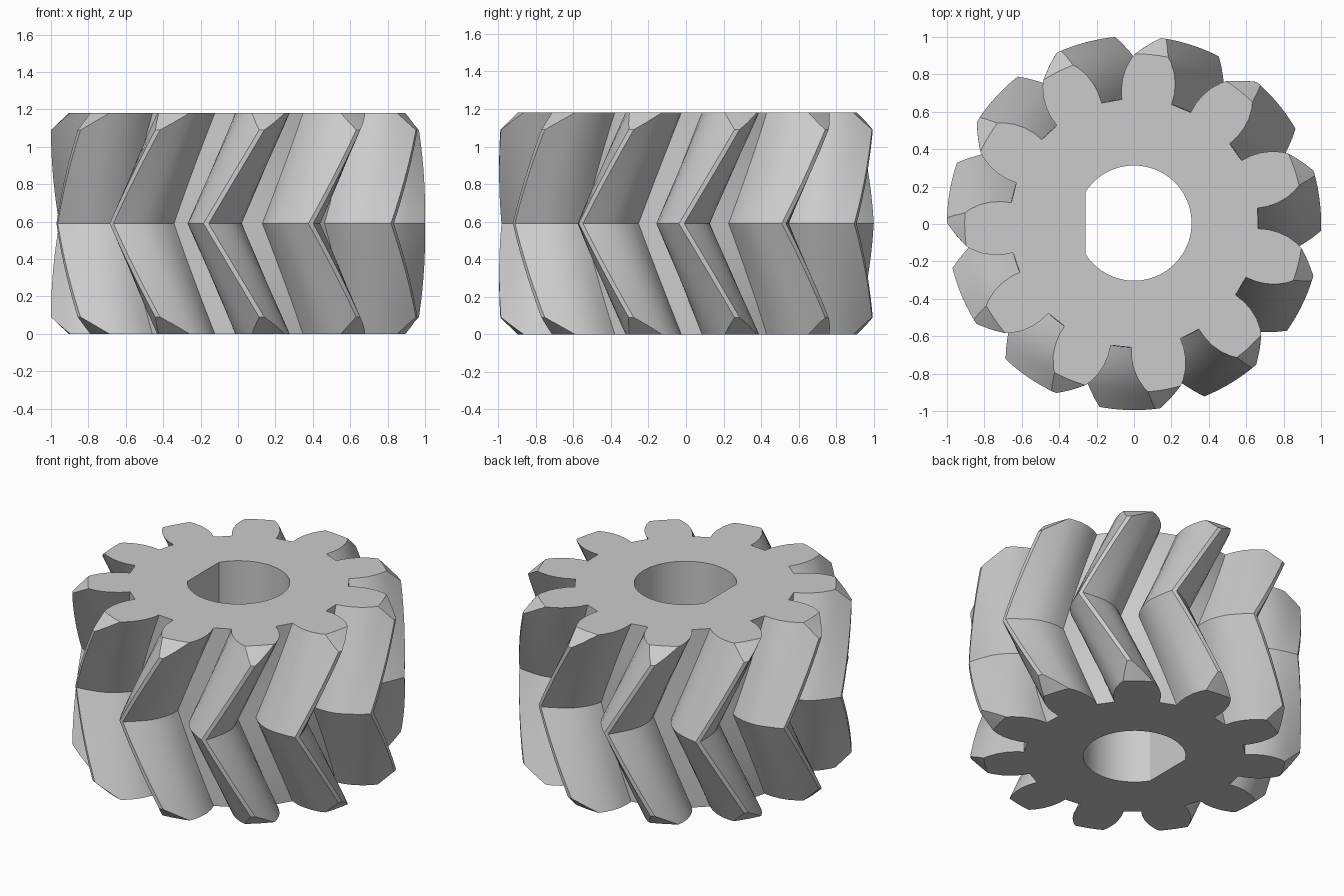
import bpy, bmesh
from math import radians, cos, sin, pi, sqrt, acos

cube = bpy.data.objects.get("Cube")
if cube:
    bpy.data.objects.remove(cube, do_unlink=True)

TEETH = 11
HEIGHT = 1.18
HALF = HEIGHT / 2
TWIST = 20.2        # degrees each half turns between end face and middle
PHASE = 18.55       # angle of the first tooth on the end faces
SLICES = 10         # layers in each half
AXIS_Y = 0.005

# Half of one tooth: radius, degrees from the tooth centre line
FLANK = [(0.665, 11.6), (0.72, 11.4), (0.775, 10.5), (0.83, 9.0),
         (0.88, 7.0), (0.92, 4.9), (0.96, 2.9), (1.0, 0.8)]


def loft(name, rings):
    """Closed solid from stacked rings that have equal point counts."""
    bm = bmesh.new()
    loops = [[bm.verts.new(p) for p in ring] for ring in rings]
    bm.faces.new(loops[0][::-1])
    bm.faces.new(loops[-1])
    n = len(loops[0])
    for low, high in zip(loops, loops[1:]):
        for i in range(n):
            j = (i + 1) % n
            bm.faces.new((low[i], low[j], high[j], high[i]))
    bmesh.ops.recalc_face_normals(bm, faces=bm.faces)
    mesh = bpy.data.meshes.new(name)
    bm.to_mesh(mesh)
    bm.free()
    obj = bpy.data.objects.new(name, mesh)
    bpy.context.collection.objects.link(obj)
    return obj


def circle(radius, z, count=128):
    return [(radius * cos(2 * pi * i / count),
             AXIS_Y + radius * sin(2 * pi * i / count), z)
            for i in range(count)]


# Gear body: the tooth outline turns one way to the middle, then back
tooth = [(r, -a) for r, a in FLANK] + [(r, a) for r, a in reversed(FLANK)]
outline = [(r, a + PHASE + k * 360 / TEETH) for k in range(TEETH) for r, a in tooth]
rings = []
for s in range(2 * SLICES + 1):
    z = HALF * s / SLICES
    turn = TWIST * (1 - abs(z - HALF) / HALF)
    rings.append([(r * cos(radians(a - turn)),
                   AXIS_Y + r * sin(radians(a - turn)), z)
                  for r, a in outline])
gear = loft("herringbone_gear", rings)

# Double cone that chamfers the tooth ends
chamfer = loft("chamfer_cutter", [circle(0.8, -0.1), circle(1.1, 0.185),
                                  circle(1.1, HEIGHT - 0.185),
                                  circle(0.8, HEIGHT + 0.1)])

# D-shaped shaft bore with its flat on the right side
BORE, FLAT = 0.308, 0.26
end = pi - acos(FLAT / BORE)
bore_profile = [(BORE * cos(-end + 2 * end * i / 64),
                 AXIS_Y + BORE * sin(-end + 2 * end * i / 64)) for i in range(65)]
bore = loft("bore_cutter", [[(x, y, z) for x, y in bore_profile]
                            for z in (-0.2, HEIGHT + 0.2)])

for cutter, operation in ((chamfer, 'INTERSECT'), (bore, 'DIFFERENCE')):
    cutter.hide_render = True
    mod = gear.modifiers.new(cutter.name, 'BOOLEAN')
    mod.object = cutter
    mod.operation = operation
    mod.solver = 'EXACT'

# Apply the cuts and remove the cutters
bpy.ops.object.select_all(action='DESELECT')
gear.select_set(True)
bpy.context.view_layer.objects.active = gear
for mod in list(gear.modifiers):
    bpy.ops.object.modifier_apply(modifier=mod.name)
for cutter in (chamfer, bore):
    bpy.data.objects.remove(cutter, do_unlink=True)

# Plain grey finish
grey = bpy.data.materials.new("light_grey")
grey.use_nodes = True
colour = (0.6, 0.6, 0.6, 1)
grey.diffuse_color = colour
grey.node_tree.nodes["Principled BSDF"].inputs["Base Color"].default_value = colour
gear.data.materials.clear()
gear.data.materials.append(grey)
bpy.ops.object.shade_smooth_by_angle(angle=radians(25))
